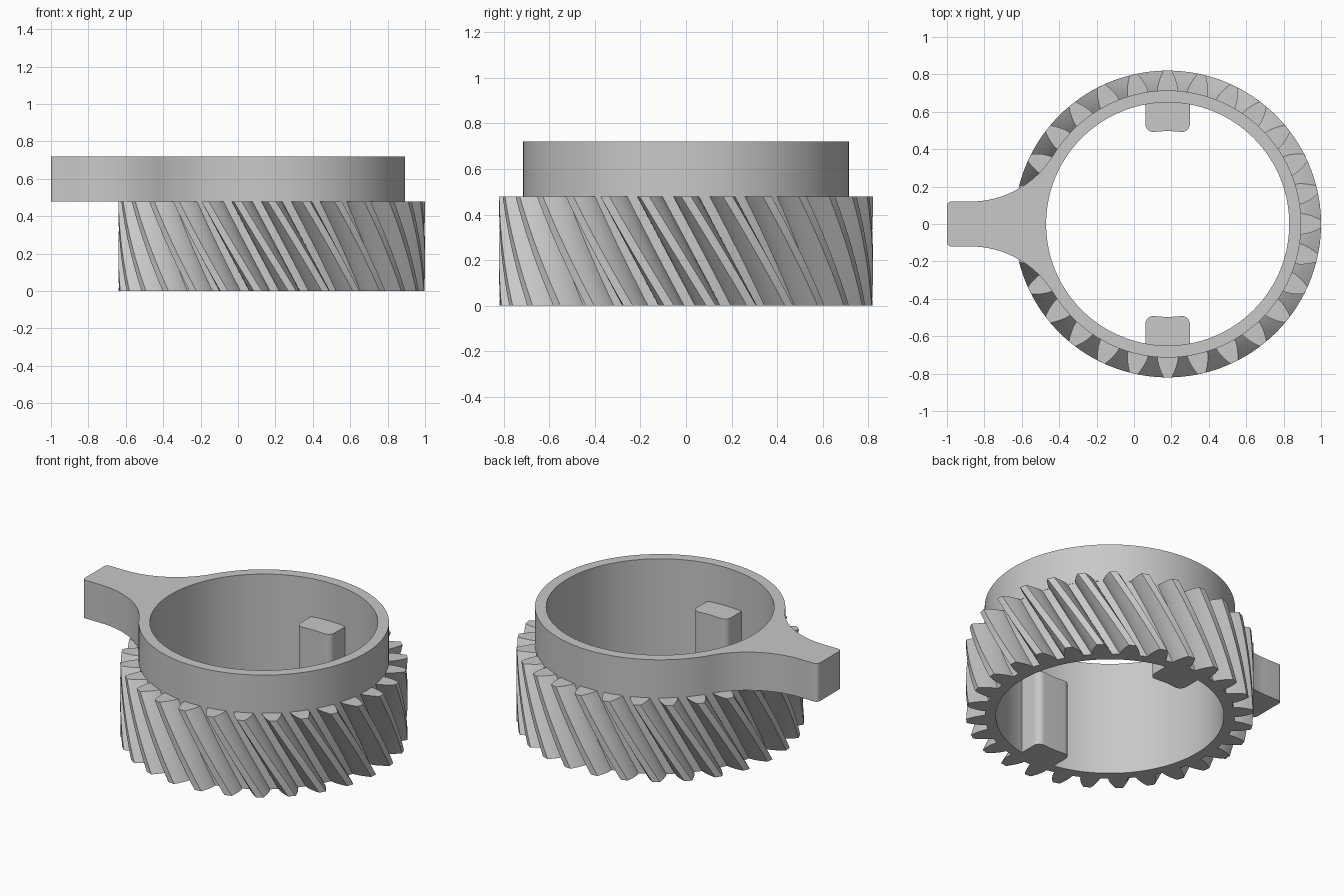
import bpy, bmesh
from math import sin, cos, tan, acos, atan, atan2, pi, radians, sqrt
from mathutils import Vector

if "Cube" in bpy.data.objects:
    bpy.data.objects.remove(bpy.data.objects["Cube"], do_unlink=True)

CENTRE_X = 0.18
TIP, PITCH, ROOT, BORE = 0.82, 0.7722, 0.7125, 0.65
COLLAR, GEAR_TOP, TOP = 0.714, 0.48, 0.72
TEETH, HELIX = 28, radians(30)
TWIST = GEAR_TOP * tan(HELIX) / PITCH

grey = bpy.data.materials.new("plain grey")
grey.use_nodes = True
colour = (0.58, 0.58, 0.58, 1)
grey.diffuse_color = colour
grey.node_tree.nodes["Principled BSDF"].inputs["Base Color"].default_value = colour


def polar(r, a, cx=0, cy=0):
    return Vector((cx + r * cos(a), cy + r * sin(a)))


def arc(r, a0, a1, n, cx=0, cy=0):
    return [polar(r, a0 + (a1 - a0) * i / n, cx, cy) for i in range(n + 1)]


def finish(name, bm):
    bmesh.ops.recalc_face_normals(bm, faces=bm.faces)
    mesh = bpy.data.meshes.new(name)
    bm.to_mesh(mesh)
    bm.free()
    mesh.materials.append(grey)
    obj = bpy.data.objects.new(name, mesh)
    bpy.context.collection.objects.link(obj)
    obj.location.x = CENTRE_X
    bpy.ops.object.select_all(action="DESELECT")
    obj.select_set(True)
    bpy.context.view_layer.objects.active = obj
    bpy.ops.object.shade_smooth_by_angle(angle=radians(25))


def add_wall(bm, outline, z0, z1, layers=1, twist=0):
    """Raise an outline, turning it on the way; return bottom and top edge loops."""
    rings = []
    for k in range(layers + 1):
        t = k / layers
        turn = twist * (1 - t)
        rings.append([bm.verts.new((*polar(p.length, atan2(p.y, p.x) + turn), z0 + (z1 - z0) * t))
                      for p in outline])
    n = len(outline)
    for lo, hi in zip(rings, rings[1:]):
        for i in range(n):
            j = (i + 1) % n
            bm.faces.new((lo[i], lo[j], hi[j], hi[i]))
    return [[bm.edges.get((ring[i - 1], ring[i])) for i in range(n)] for ring in (rings[0], rings[-1])]


def bored_solid(name, outline, z0, z1, layers=1, twist=0):
    bm = bmesh.new()
    outer = add_wall(bm, outline, z0, z1, layers, twist)
    inner = add_wall(bm, arc(BORE, 0, 2 * pi, 112)[:-1], z0, z1)
    for rim, hole in zip(outer, inner):
        bmesh.ops.triangle_fill(bm, edges=rim + hole, use_beauty=True)
    finish(name, bm)


# Helical gear with involute flanks
base = PITCH * cos(atan(tan(radians(20)) / cos(HELIX)))


def involute(r):
    a = acos(min(1, base / r))
    return tan(a) - a


def half_angle(r):
    return pi / (2 * TEETH) + involute(PITCH) - involute(r)


radii = [ROOT + (TIP - ROOT) * i / 5 for i in range(6)]
gear = []
for tooth in range(TEETH):
    mid = -pi / 2 + tooth * 2 * pi / TEETH
    gear += [polar(r, mid - half_angle(r)) for r in radii]
    gear += [polar(r, mid + half_angle(r)) for r in reversed(radii)]
bored_solid("helical_gear", gear, 0, GEAR_TOP, 12, TWIST)

# Collar blending into the lever arm through tangent fillets
FILLET, ARM_HALF, CORNER = 0.52, 0.12, 0.022
fy = ARM_HALF + FILLET
fx = -sqrt((COLLAR + FILLET) ** 2 - fy ** 2)
end = -1 - CENTRE_X
join = atan2(fy, fx)
upper = arc(COLLAR, 0, join, 56)
upper += arc(FILLET, join - pi, -pi / 2, 16, fx, fy)[1:]
upper += arc(CORNER, pi / 2, pi, 5, end + CORNER, ARM_HALF - CORNER)
lower = [Vector((p.x, -p.y)) for p in reversed(upper[1:])]
bored_solid("collar_with_arm", upper + lower, GEAR_TOP, TOP)

# Two keys inside the bore
HALF, TIP_Y, ROUND = 0.119, 0.492, 0.042
for name, side in (("back_key", 1), ("front_key", -1)):
    right = [Vector((HALF, 0.66))]
    right += arc(ROUND, 0, -pi / 2, 6, HALF - ROUND, TIP_Y + ROUND)
    left = [Vector((-p.x, p.y)) for p in reversed(right)]
    outline = right + [Vector((0, TIP_Y + 0.006))] + left
    bm = bmesh.new()
    for rim in add_wall(bm, [Vector((p.x, side * p.y)) for p in outline], 0, GEAR_TOP):
        bmesh.ops.triangle_fill(bm, edges=rim, use_beauty=True)
    finish(name, bm)
